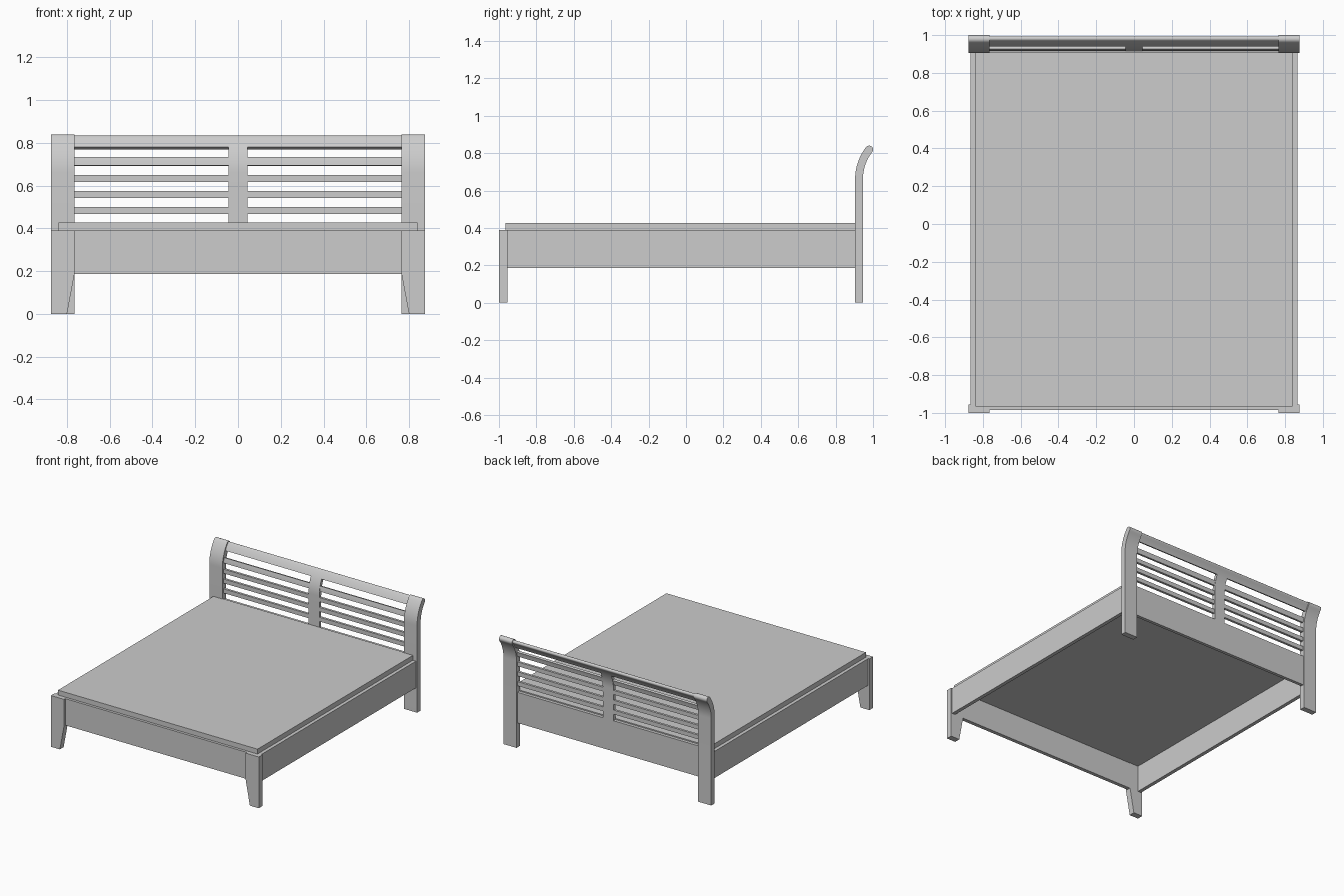
import bpy, bmesh, math

cube = bpy.data.objects.get("Cube")
if cube:
    bpy.data.objects.remove(cube, do_unlink=True)

GREY = (0.604, 0.604, 0.604, 1.0)
mat = bpy.data.materials.new("light grey")
mat.use_nodes = True
mat.diffuse_color = GREY
mat.node_tree.nodes["Principled BSDF"].inputs["Base Color"].default_value = GREY


def prism(name, profile, axis, lo, hi, smooth=False):
    """Extrude a 2D profile along x (profile is y,z) or y (profile is x,z)."""
    def place(p, d):
        return (d, p[0], p[1]) if axis == "x" else (p[0], d, p[1])
    bm = bmesh.new()
    a = [bm.verts.new(place(p, lo)) for p in profile]
    b = [bm.verts.new(place(p, hi)) for p in profile]
    bm.faces.new(a)
    bm.faces.new(b[::-1])
    for i in range(len(a)):
        j = (i + 1) % len(a)
        bm.faces.new((a[j], a[i], b[i], b[j]))
    bmesh.ops.recalc_face_normals(bm, faces=bm.faces)
    me = bpy.data.meshes.new(name)
    bm.to_mesh(me)
    bm.free()
    me.materials.append(mat)
    ob = bpy.data.objects.new(name, me)
    bpy.context.collection.objects.link(ob)
    if smooth:
        bpy.ops.object.select_all(action="DESELECT")
        ob.select_set(True)
        bpy.context.view_layer.objects.active = ob
        bpy.ops.object.shade_smooth_by_angle(angle=math.radians(30))
    return ob


def box(name, x, y, z):
    return prism(name, [(x[0], z[0]), (x[1], z[0]), (x[1], z[1]), (x[0], z[1])],
                 "y", y[0], y[1])


# Headboard centreline: upright, then an arc leaning backwards
BEND_Z, TOP_Z, BASE_Y, RADIUS = 0.66, 0.819, 0.925, 0.261


def tilt(z):
    return math.asin(max(0.0, z - BEND_Z) / RADIUS)


def curved_strip(name, x, z, half, rounded=False):
    """Board following the headboard curve between two heights."""
    t0, t1 = tilt(z[0]), tilt(z[1])
    line = [(BASE_Y, z[0], 0.0)] if z[0] < BEND_Z else []
    if z[1] <= BEND_Z:
        line.append((BASE_Y, z[1], 0.0))
    else:
        n = max(2, math.ceil((t1 - t0) / math.radians(3)))
        for i in range(n + 1):
            t = t0 + (t1 - t0) * i / n
            line.append((BASE_Y + RADIUS * (1 - math.cos(t)),
                         BEND_Z + RADIUS * math.sin(t), t))
    front = [(y - half * math.cos(t), h + half * math.sin(t)) for y, h, t in line]
    back = [(y + half * math.cos(t), h - half * math.sin(t)) for y, h, t in line]
    cap = []
    if rounded:
        y, h, t = line[-1]
        for i in range(1, 10):
            a = math.pi - math.pi * i / 10 - t
            cap.append((y + half * math.cos(a), h + half * math.sin(a)))
    return prism(name, front + cap + back[::-1], "x", x[0], x[1], smooth=True)


# Mattress base
box("mattress", (-0.84, 0.84), (-0.965, 0.91), (0.39, 0.427))

# Rails
box("foot_rail", (-0.768, 0.768), (-0.985, -0.957), (0.187, 0.39))
for side, s in (("right", -1), ("left", 1)):
    box(side + "_side_rail", sorted((s * 0.838, s * 0.866)), (-0.957, 0.91), (0.187, 0.39))

    # Tapered front leg
    prism(side + "_front_leg",
          [(s * 0.875, 0), (s * 0.80, 0), (s * 0.765, 0.187),
           (s * 0.765, 0.39), (s * 0.875, 0.39)], "y", -1.0, -0.955)

    # Curved headboard post
    curved_strip(side + "_headboard_post", sorted((s * 0.765, s * 0.875)),
                 (0, TOP_Z), 0.021, rounded=True)

# Headboard infill
box("headboard_panel", (-0.766, 0.766), (0.913, 0.937), (0.187, 0.42))
curved_strip("headboard_top_rail", (-0.766, 0.766), (0.775, 0.822), 0.012, rounded=True)
curved_strip("headboard_centre_stile", (-0.045, 0.045), (0.415, 0.78), 0.012)
for i, z in enumerate([(0.468, 0.50), (0.543, 0.575), (0.618, 0.65), (0.694, 0.731)]):
    for side, s in (("right", -1), ("left", 1)):
        curved_strip(f"{side}_slat_{i + 1}", sorted((s * 0.044, s * 0.766)), z, 0.009)
